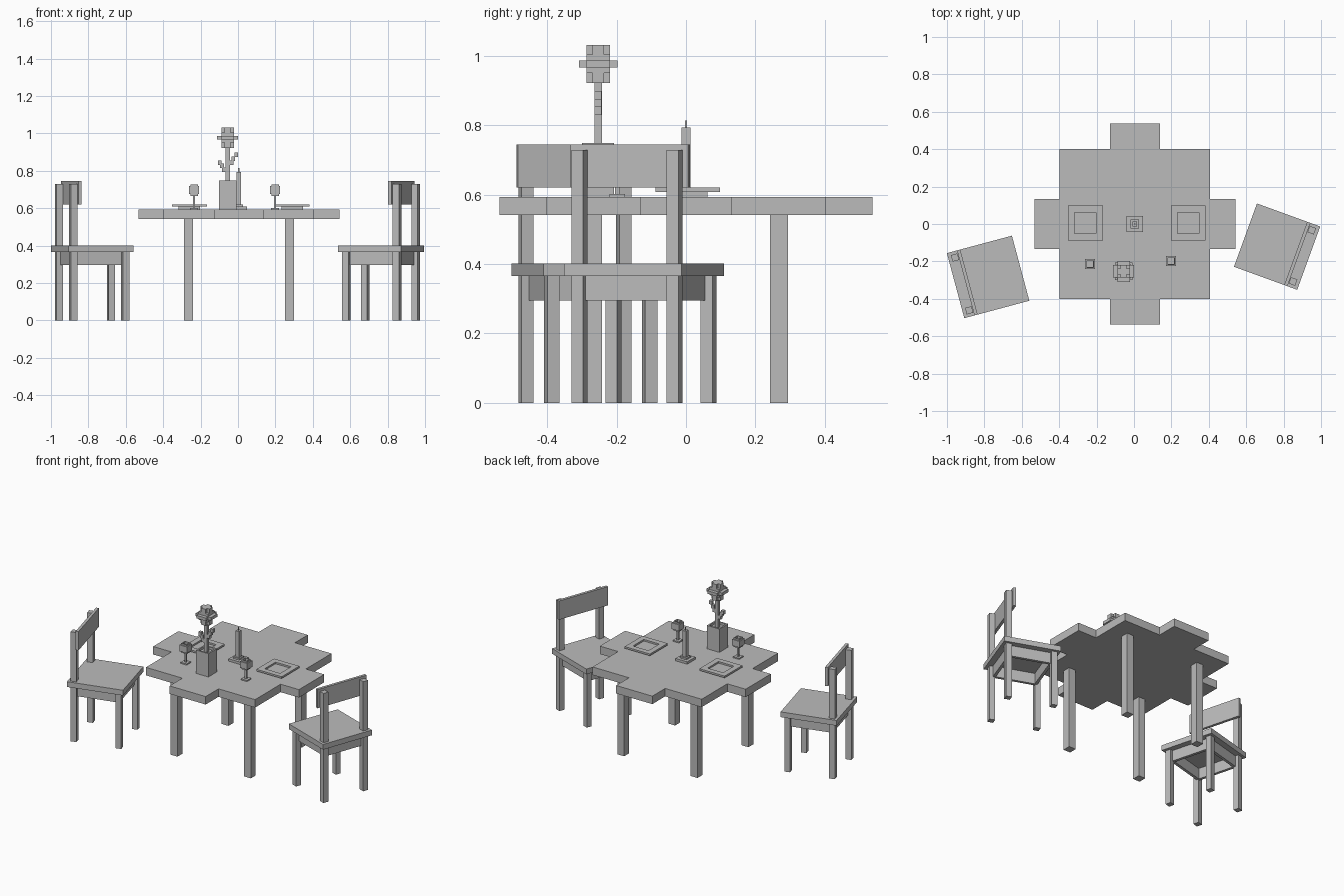
import bpy, bmesh
from math import radians
from mathutils import Matrix, Vector

cube = bpy.data.objects.get("Cube")
if cube:
    bpy.data.objects.remove(cube, do_unlink=True)

grey = bpy.data.materials.new("plain grey")
grey.use_nodes = True
grey.diffuse_color = (0.5, 0.5, 0.5, 1)
grey.node_tree.nodes["Principled BSDF"].inputs["Base Color"].default_value = (0.5, 0.5, 0.5, 1)


def finish(name, bm, place):
    bmesh.ops.recalc_face_normals(bm, faces=bm.faces[:])
    mesh = bpy.data.meshes.new(name)
    bm.to_mesh(mesh)
    bm.free()
    mesh.materials.append(grey)
    obj = bpy.data.objects.new(name, mesh)
    obj.matrix_world = place
    bpy.context.collection.objects.link(obj)
    return obj


def box(name, x, y, z, place=Matrix()):
    """Box from (low, high) spans on each axis."""
    bm = bmesh.new()
    spans = (x, y, z)
    centre = Vector([(a + b) / 2 for a, b in spans])
    size = Vector([b - a for a, b in spans])
    bmesh.ops.create_cube(bm, size=1, matrix=Matrix.LocRotScale(centre, None, size))
    return finish(name, bm, place)


def around(c, half):
    return (c - half, c + half)


def square_turned(name, profile, x, y, z):
    """Square-section body built from (half width, height) steps."""
    bm = bmesh.new()
    rings = [[bm.verts.new((sx * h, sy * h, up)) for sx, sy in ((-1, -1), (1, -1), (1, 1), (-1, 1))]
             for h, up in profile]
    for low, high in zip(rings, rings[1:]):
        for i in range(4):
            j = (i + 1) % 4
            bm.faces.new((low[i], low[j], high[j], high[i]))
    bm.faces.new(rings[0])
    bm.faces.new(rings[-1])
    return finish(name, bm, Matrix.Translation((x, y, z)))


# Table: stepped top cut from one outline, and four legs
TX, TOP = 0.005, 0.594
quarter = [(0.537, 0.133), (0.402, 0.133), (0.402, 0.402), (0.133, 0.402), (0.133, 0.537)]
outline = []
for sx, sy, step in ((1, 1, 1), (-1, 1, -1), (-1, -1, 1), (1, -1, -1)):
    outline += [(sx * x, sy * y) for x, y in quarter[::step]]
bm = bmesh.new()
face = bm.faces.new([bm.verts.new((x, y, 0.541)) for x, y in outline])
raised = bmesh.ops.extrude_face_region(bm, geom=[face], use_keep_orig=True)["geom"]
for v in raised:
    if isinstance(v, bmesh.types.BMVert):
        v.co.z = TOP
finish("table_top", bm, Matrix.Translation((TX, 0, 0)))
for sx in (-1, 1):
    for sy in (-1, 1):
        box("table_leg", around(TX + sx * 0.27, 0.025), around(sy * 0.268, 0.026), (0, 0.541))


# Chairs, built facing +x and then turned into place
def chair(x, y, angle):
    place = Matrix.Translation((x, y, 0)) @ Matrix.Rotation(radians(angle), 4, "Z")
    box("chair_seat", (-0.18, 0.18), (-0.18, 0.18), (0.366, 0.401), place)
    box("chair_backrest", (-0.124, -0.106), (-0.18, 0.18), (0.62, 0.745), place)
    for s in (-1, 1):
        side = around(s * 0.146, 0.018)
        box("chair_back_post", around(-0.144, 0.018), side, (0, 0.729), place)
        box("chair_front_leg", around(0.144, 0.018), side, (0, 0.366), place)
        board = around(s * 0.132, 0.009)
        box("chair_side_apron", (-0.141, 0.141), board, (0.295, 0.366), place)
        box("chair_end_apron", board, (-0.123, 0.123), (0.295, 0.366), place)


chair(-0.78, -0.283, 15)
chair(0.765, -0.121, 160)

# Plates: small foot, raised rim and sunken centre
for x in (-0.26, 0.29):
    square_turned("plate", [(0.057, 0), (0.057, 0.014), (0.093, 0.014), (0.093, 0.026),
                            (0.057, 0.026), (0.057, 0.015)], x, 0.005, TOP)

# Glasses: foot, thin stem and hollow bowl
for x, y in ((-0.235, -0.214), (0.198, -0.198)):
    square_turned("glass", [(0.022, 0), (0.022, 0.008), (0.006, 0.008), (0.006, 0.072),
                            (0.02, 0.072), (0.02, 0.082), (0.027, 0.082), (0.027, 0.124),
                            (0.02, 0.124), (0.02, 0.134), (0.015, 0.134), (0.015, 0.09)], x, y, TOP)

# Candle in a stepped holder
CX = 0.004
square_turned("candle_holder", [(0.043, 0), (0.043, 0.016), (0.023, 0.016), (0.023, 0.026)], CX, 0, TOP)
box("candle", around(CX, 0.013), around(0, 0.013), (0.62, 0.793))
box("candle_wick", around(CX, 0.003), around(0, 0.003), (0.793, 0.814))

# Vase with a single flower
FX, FY = -0.055, -0.253
square_turned("vase", [(0.046, 0), (0.046, 0.155), (0.036, 0.155), (0.036, 0.14)], FX, FY, TOP)
box("flower_stem", around(FX, 0.011), around(FY, 0.011), (0.73, 0.93))
for dx, z in ((-0.02, 0.806), (-0.03, 0.828), (-0.042, 0.844), (0.021, 0.842), (0.03, 0.864), (0.045, 0.887)):
    box("flower_leaf", around(FX + dx, 0.01), around(FY, 0.01), around(z, 0.012))
box("flower_core", around(FX, 0.034), around(FY, 0.034), (0.95, 1.004))
for a, b, z in ((0.034, 0.016, (0.922, 1.032)), (0.056, 0.034, (0.967, 0.987))):
    box("flower_petals", around(FX, a), around(FY, b), z)
    box("flower_petals", around(FX, b), around(FY, a), z)
